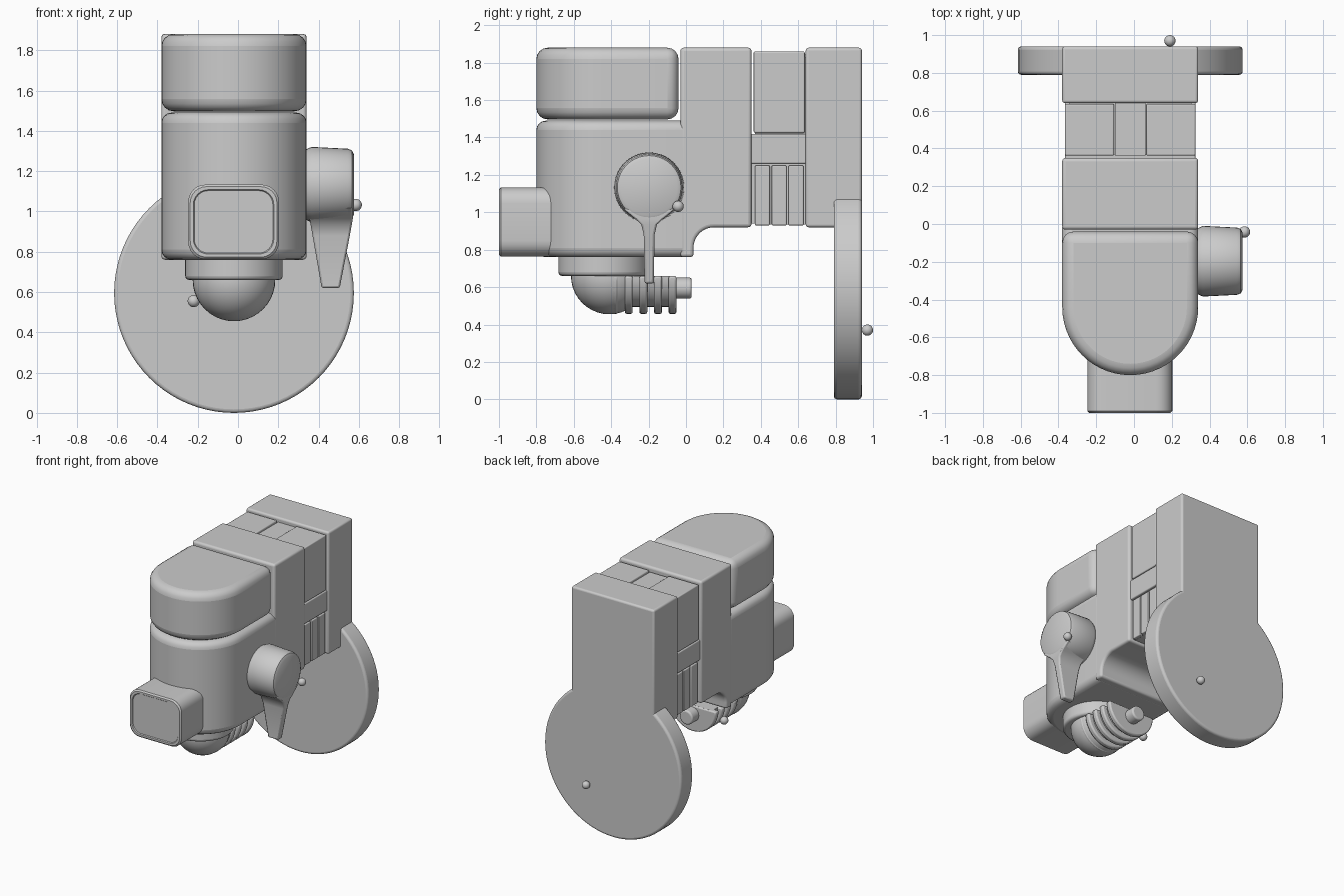
import bpy, bmesh, math
from mathutils import Vector

if "Cube" in bpy.data.objects:
    bpy.data.objects.remove(bpy.data.objects["Cube"])

CX = -0.02  # centre line of the body


def finish(bm, name, bevel=0.0, segs=4):
    bmesh.ops.recalc_face_normals(bm, faces=bm.faces)
    me = bpy.data.meshes.new(name)
    bm.to_mesh(me)
    bm.free()
    ob = bpy.data.objects.new(name, me)
    bpy.context.collection.objects.link(ob)
    bpy.ops.object.select_all(action='DESELECT')
    ob.select_set(True)
    bpy.context.view_layer.objects.active = ob
    if bevel:
        m = ob.modifiers.new("Bevel", 'BEVEL')
        m.width, m.segments = bevel, segs
        m.limit_method, m.angle_limit = 'ANGLE', math.radians(35)
    bpy.ops.object.shade_smooth_by_angle(angle=math.radians(35))
    return ob


def loft(name, rings, bevel=0.0, segs=4):
    """Skin a list of equal-length point rings and cap both ends."""
    bm = bmesh.new()
    vs = [[bm.verts.new(p) for p in r] for r in rings]
    n = len(vs[0])
    for a, b in zip(vs, vs[1:]):
        for i in range(n):
            bm.faces.new((a[i], a[(i + 1) % n], b[(i + 1) % n], b[i]))
    bm.faces.new(vs[0])
    bm.faces.new(vs[-1])
    return finish(bm, name, bevel, segs)


def prism(name, pts, axis, lo, hi, bevel=0.0, segs=4):
    """Extrude a 2D outline along x, y or z."""
    put = {'x': lambda p, t: (t, p[0], p[1]),
           'y': lambda p, t: (p[0], t, p[1]),
           'z': lambda p, t: (p[0], p[1], t)}[axis]
    return loft(name, [[put(p, t) for p in pts] for t in (lo, hi)], bevel, segs)


def box(name, x0, x1, y0, y1, z0, z1, bevel=0.0):
    return prism(name, [(x0, y0), (x1, y0), (x1, y1), (x0, y1)], 'z', z0, z1, bevel)


def arc(cx, cy, r, a0, a1, n):
    return [(cx + r * math.cos(math.radians(a0 + (a1 - a0) * i / n)),
             cy + r * math.sin(math.radians(a0 + (a1 - a0) * i / n))) for i in range(n + 1)]


def circle(cx, cy, r, n=48):
    return arc(cx, cy, r, 0, 360, n)[:-1]


def ball(name, loc, r, u=24):
    bm = bmesh.new()
    bmesh.ops.create_uvsphere(bm, u_segments=u, v_segments=u // 2, radius=r)
    bmesh.ops.translate(bm, verts=bm.verts, vec=Vector(loc))
    return finish(bm, name)


# Round-fronted housing and its cap
def d_outline(back):
    return [(CX + 0.36, back), (CX - 0.36, back)] + arc(CX, -0.44, 0.36, 180, 360, 28)


prism("lower_housing", d_outline(0.03), 'z', 0.76, 1.49, 0.05)
prism("top_cap", d_outline(-0.04), 'z', 1.497, 1.88, 0.06)

# Rear body block with the concave step underneath
side = ([(-0.03, 1.88), (0.35, 1.88), (0.35, 0.92)]
        + arc(0.15, 0.81, 0.11, 90, 180, 10)
        + [(0.04, 0.76), (-0.03, 0.76)])
prism("rear_block", side, 'x', CX - 0.36, CX + 0.36, 0.018)

# Spacer section between the two blocks
box("spacer_core", CX - 0.325, CX + 0.325, 0.368, 0.65, 0.935, 1.83)
box("spacer_band", CX - 0.345, CX + 0.345, 0.34, 0.65, 1.26, 1.42, 0.008)
box("spacer_base", CX - 0.32, CX + 0.32, 0.34, 0.65, 0.94, 1.27)
for s, tag in ((-1, "left"), (1, "right")):
    a, b = sorted((CX + s * 0.085, CX + s * 0.345))
    box("spacer_upper_panel_" + tag, a, b, 0.362, 0.635, 1.425, 1.86, 0.008)
    a, b = sorted((CX + s * 0.31, CX + s * 0.34))
    for i in range(3):
        y = 0.368 + i * 0.09
        box(f"spacer_slat_{tag}_{i}", a, b, y, y + 0.08, 0.93, 1.25, 0.006)
box("spacer_top_strip", CX - 0.08, CX + 0.08, 0.362, 0.64, 1.8, 1.845)

# Back block and round base disc
box("back_block", CX - 0.36, CX + 0.36, 0.64, 0.94, 0.92, 1.88, 0.015)
prism("base_disc", circle(CX, 0.595, 0.595, 80), 'y', 0.79, 0.94, 0.018)

# Front spout with rounded corners and a shallow recessed face
def round_rect(w, h, r):
    pts = []
    for k, (sx, sz) in enumerate(((1, 1), (-1, 1), (-1, -1), (1, -1))):
        pts += arc(-0.022 + sx * (w - r), 0.948 + sz * (h - r), r, 90 * k, 90 * k + 90, 6)
    return pts


spout = [(-0.6, 0.225, 0.185, 0.085), (-0.99, 0.225, 0.185, 0.085), (-1.0, 0.215, 0.175, 0.08),
         (-1.0, 0.2, 0.16, 0.075), (-0.993, 0.195, 0.155, 0.07)]
loft("front_spout", [[(x, y, z) for x, z in round_rect(w, h, r)] for y, w, h, r in spout])

# Side knob with its hanging lever
KY, KZ = -0.197, 1.133
knob = [(0.3, 0.16), (0.345, 0.178), (0.365, 0.187), (0.545, 0.178), (0.565, 0.17), (0.575, 0.15)]
loft("side_knob", [[(x, y, z) for y, z in circle(KY, KZ, r, 40)] for x, r in knob])
lever = [(1.02, 0.14, 0.35, 0.57), (0.965, 0.075, 0.355, 0.57), (0.935, 0.042, 0.36, 0.565),
         (0.88, 0.029, 0.37, 0.555), (0.62, 0.025, 0.415, 0.505)]
loft("knob_lever", [[(a, KY - w, z), (b, KY - w, z), (b, KY + w, z), (a, KY + w, z)]
                    for z, w, a, b in lever], 0.01, 2)

# Underside collar and elbow
prism("elbow_collar", circle(CX, -0.44, 0.242), 'z', 0.66, 0.78, 0.02)
ball("elbow_dome", (CX, -0.41, 0.66), 0.205, 40)

# Ribbed half-round hose and its nozzle
def half_round(r):
    return arc(CX, 0.66, r, 180, 360, 24)


prism("hose_core", half_round(0.165), 'y', -0.42, -0.06)
for i in range(5):
    y = -0.405 + i * 0.078
    prism(f"hose_rib_{i}", half_round(0.203), 'y', y, y + 0.042, 0.01, 2)
prism("nozzle", circle(CX, 0.595, 0.056, 24), 'y', -0.08, 0.03, 0.012)
prism("nozzle_collar", circle(CX, 0.595, 0.045, 24), 'y', -0.1, 0.0)

# Small marker balls
for name, loc in (("knob_ball", (0.585, -0.042, 1.032)),
                  ("hose_ball", (-0.22, -0.16, 0.555)),
                  ("disc_ball", (0.19, 0.97, 0.37))):
    ball(name, loc, 0.03)
